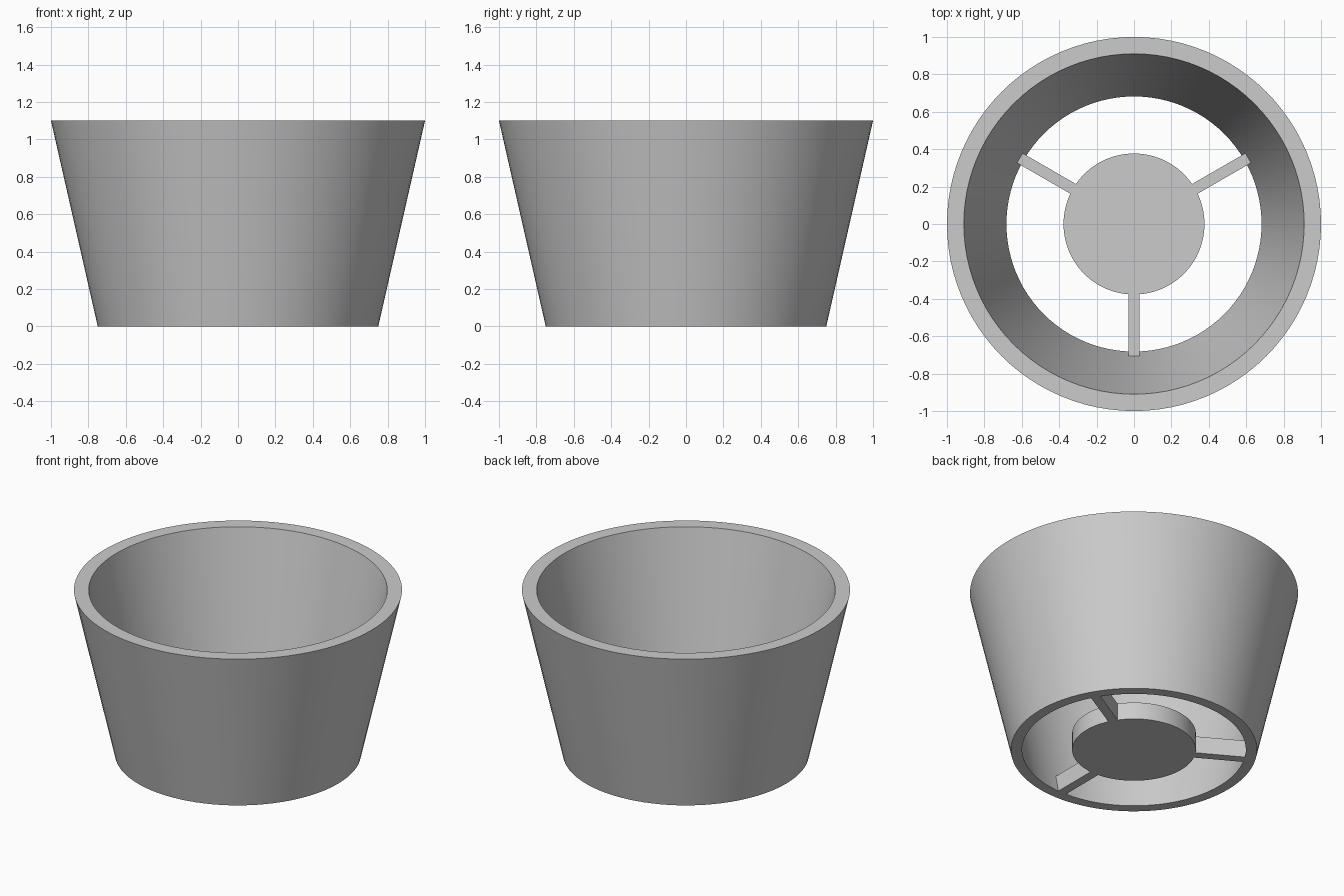
import bpy, bmesh, math
from mathutils import Matrix

cube = bpy.data.objects.get("Cube")
if cube:
    bpy.data.objects.remove(cube, do_unlink=True)

SEGMENTS = 96
HUB_HEIGHT = 0.115

grey = bpy.data.materials.new("light grey")
grey.use_nodes = True
colour = (0.6, 0.6, 0.6, 1)
grey.diffuse_color = colour
grey.node_tree.nodes["Principled BSDF"].inputs["Base Color"].default_value = colour


def add_object(name, bm):
    bmesh.ops.recalc_face_normals(bm, faces=bm.faces)
    mesh = bpy.data.meshes.new(name)
    bm.to_mesh(mesh)
    bm.free()
    mesh.materials.append(grey)
    obj = bpy.data.objects.new(name, mesh)
    bpy.context.collection.objects.link(obj)
    bpy.ops.object.select_all(action="DESELECT")
    obj.select_set(True)
    bpy.context.view_layer.objects.active = obj
    bpy.ops.object.shade_smooth_by_angle(angle=math.radians(30))
    return obj


# Open tapered wall: a closed four-point section swept around the axis
bm = bmesh.new()
section = [(0.75, 0), (1.0, 1.1), (0.91, 1.1), (0.682, 0)]
verts = [bm.verts.new((r, 0, z)) for r, z in section]
edges = [bm.edges.new((verts[i - 1], verts[i])) for i in range(len(verts))]
bmesh.ops.spin(bm, geom=verts + edges, cent=(0, 0, 0), axis=(0, 0, 1),
               angle=math.tau, steps=SEGMENTS, use_merge=True)
bmesh.ops.remove_doubles(bm, verts=bm.verts, dist=0.0001)
add_object("tapered_wall", bm)

# Solid round hub in the floor
bm = bmesh.new()
bmesh.ops.create_cone(bm, cap_ends=True, segments=SEGMENTS, radius1=0.377, radius2=0.377,
                      depth=HUB_HEIGHT, matrix=Matrix.Translation((0, 0, HUB_HEIGHT / 2)))
add_object("hub", bm)

# Three spokes joining the hub to the wall
inner, outer, width = 0.34, 0.705, 0.06
for name, degrees in (("front", 270), ("left", 30), ("right", 150)):
    bm = bmesh.new()
    placing = (Matrix.Rotation(math.radians(degrees), 4, "Z")
               @ Matrix.Translation(((inner + outer) / 2, 0, HUB_HEIGHT / 2))
               @ Matrix.Diagonal((outer - inner, width, HUB_HEIGHT, 1)))
    bmesh.ops.create_cube(bm, size=1, matrix=placing)
    add_object(name + "_spoke", bm)
